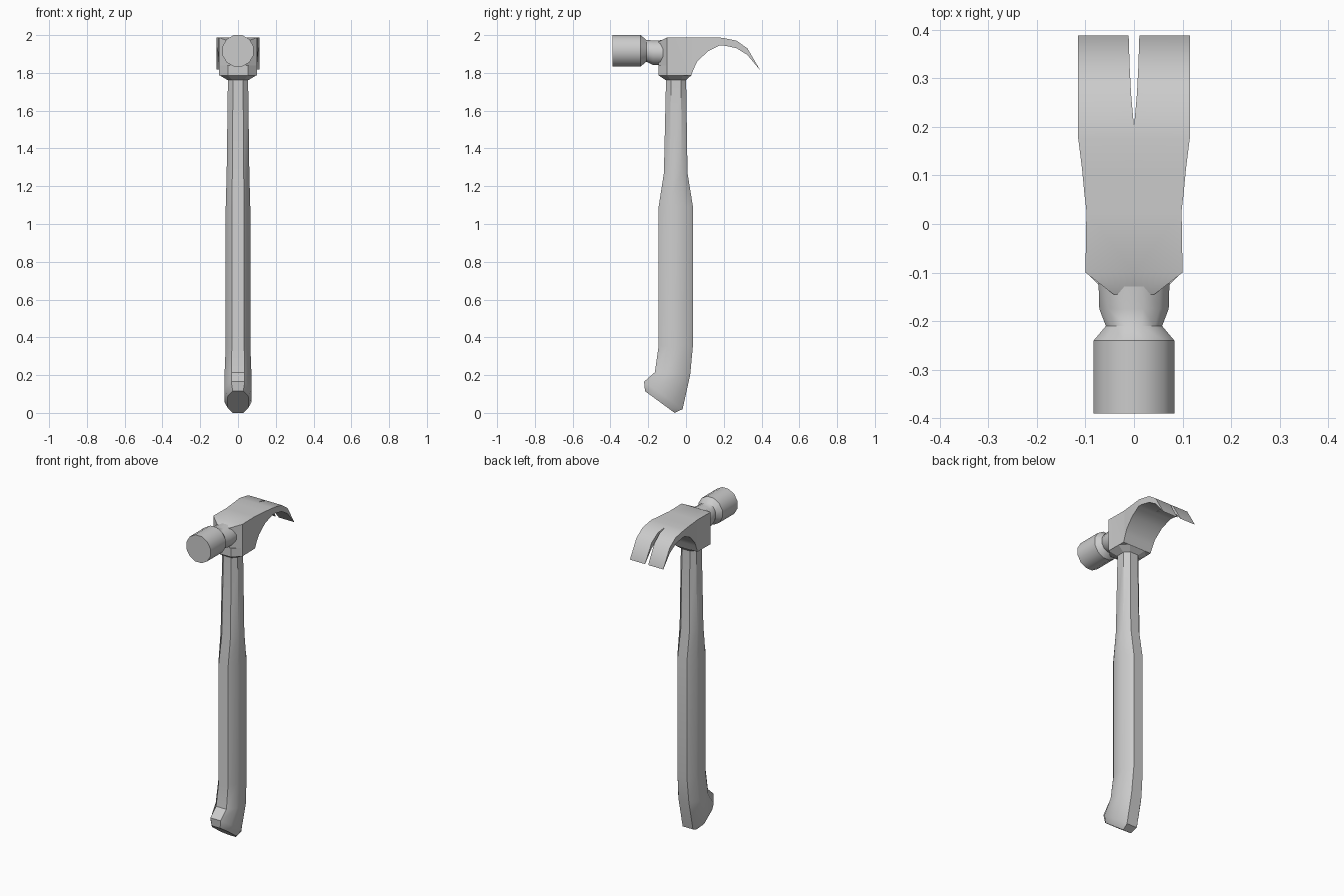
import bpy, bmesh, math

if "Cube" in bpy.data.objects:
    bpy.data.objects.remove(bpy.data.objects["Cube"])


def make_object(name, bm, angle=30):
    bmesh.ops.recalc_face_normals(bm, faces=bm.faces)
    mesh = bpy.data.meshes.new(name)
    bm.to_mesh(mesh)
    bm.free()
    ob = bpy.data.objects.new(name, mesh)
    bpy.context.collection.objects.link(ob)
    bpy.ops.object.select_all(action='DESELECT')
    ob.select_set(True)
    bpy.context.view_layer.objects.active = ob
    bpy.ops.object.shade_smooth_by_angle(angle=math.radians(angle))
    return ob


def loft(name, rings, angle=30):
    # skin a stack of closed rings and cap both ends
    bm = bmesh.new()
    loops = [[bm.verts.new(p) for p in ring] for ring in rings]
    n = len(loops[0])
    for a, b in zip(loops, loops[1:]):
        for i in range(n):
            j = (i + 1) % n
            bm.faces.new((a[i], a[j], b[j], b[i]))
    bm.faces.new(loops[0])
    bm.faces.new(loops[-1])
    return make_object(name, bm, angle)


def octagon(yf, zf, yb, zb, hw, cx=0.5, cy=0.25):
    # chamfered rectangle running from a front point to a back point
    k = hw * (1 - cx)
    pts = [(k, 0), (hw, cy), (hw, 1 - cy), (k, 1),
           (-k, 1), (-hw, 1 - cy), (-hw, cy), (-k, 0)]
    return [(x, yf + (yb - yf) * t, zf + (zb - zf) * t) for x, t in pts]


# Handle: chamfered grip with a hooked butt
loft("handle", [octagon(*s) for s in [
    (-.217, .115, -.06, 0, .056),
    (-.222, .165, -.018, .02, .071),
    (-.165, .215, .022, .2, .071),
    (-.145, .355, .037, .36, .065),
    (-.145, 1.09, .037, 1.09, .065),
    (-.117, 1.27, .008, 1.27, .06),
    (-.105, 1.80, 0, 1.80, .053)]], 40)

# Collar: tapers from the head down to the handle
loft("collar", [octagon(*s, .45, .25) for s in [
    (-.108, 1.762, 0, 1.762, .056),
    (-.145, 1.787, .028, 1.787, .097),
    (-.145, 1.84, .028, 1.84, .097)]], 20)

# Striking face, with its neck
SIDES = 12
rings = []
for y, cz, rx, rz in [(-.39, 1.917, .086, .086), (-.24, 1.917, .086, .086),
                      (-.21, 1.917, .06, .06), (-.175, 1.907, .074, .067),
                      (-.11, 1.907, .076, .069)]:
    rings.append([(rx * math.cos(a), y, cz + rz * math.sin(a))
                  for a in [(i + .5) * math.tau / SIDES for i in range(SIDES)]])
loft("striking_face", rings, 35)

# Head body and split claw: half of it, mirrored
# y, top z, bottom z, half width, slit half width
stations = [
    (-.145, 1.965, 1.787, .042, 0), (-.10, 1.987, 1.787, .1, 0),
    (.027, 1.987, 1.787, .098, 0), (.045, 1.987, 1.83, .1, 0),
    (.06, 1.987, 1.86, .102, 0), (.114, 1.987, 1.913, .107, 0),
    (.177, 1.987, 1.945, .115, 0), (.2, 1.984, 1.945, .115, 0),
    (.267, 1.971, 1.931, .115, .006), (.325, 1.93, 1.895, .115, .009),
    (.388, 1.822, 1.819, .115, .011)]
bm = bmesh.new()
loops = [[bm.verts.new(p) for p in
          ((s, y, zt), (w, y, zt), (w, y, zb), (s, y, zb))]
         for y, zt, zb, w, s in stations]
for k, (a, b) in enumerate(zip(loops, loops[1:])):
    for i in range(4):
        if i == 3 and stations[k + 1][4] == 0:
            continue
        j = (i + 1) % 4
        bm.faces.new((a[i], a[j], b[j], b[i]))
bm.faces.new(loops[0])
bm.faces.new(loops[-1])
claw = make_object("head_and_claw", bm, 32)
mirror = claw.modifiers.new("mirror", 'MIRROR')
mirror.use_axis[0] = True
mirror.use_clip = True
